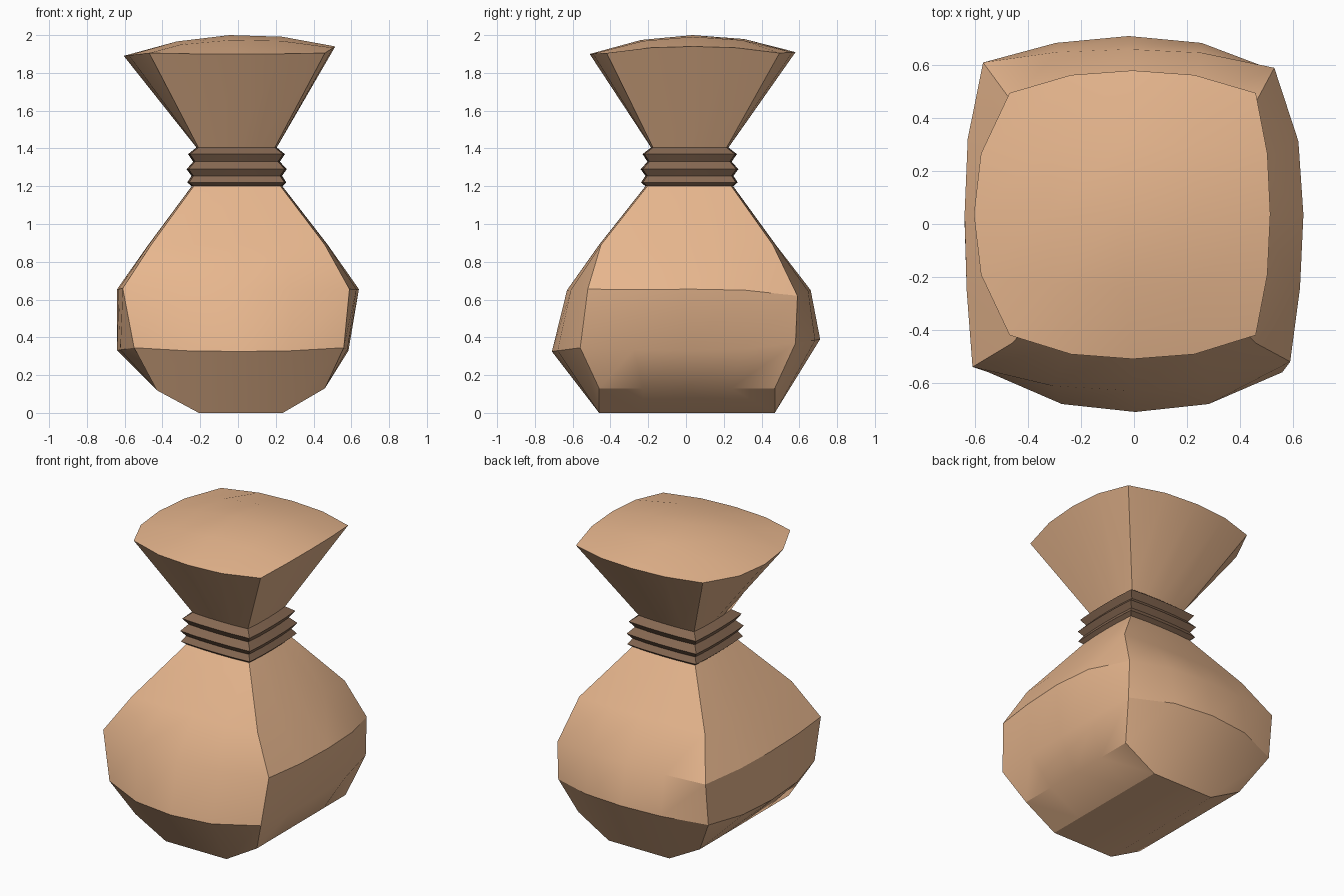
import bpy, bmesh, math

if "Cube" in bpy.data.objects:
    bpy.data.objects.remove(bpy.data.objects["Cube"])

def material(name, rgb):
    m = bpy.data.materials.new(name)
    m.diffuse_color = (*rgb, 1)
    m.use_nodes = True
    m.node_tree.nodes["Principled BSDF"].inputs["Base Color"].default_value = m.diffuse_color
    return m

def ring(mids, corners, z_mids, z_corners, k=0.2):
    """16 points round a bulging square; order is front, right, back, left.
    mids: y front, x right, y back, x left; corners: (x, y) FL, FR, BR, BL."""
    pts = []
    for s in range(4):
        a, b = corners[s], corners[(s + 1) % 4]
        za, zb = z_corners[s], z_corners[(s + 1) % 4]
        axis = 1 - s % 2
        for i in range(4):
            t = i / 4
            p = [a[0] + (b[0] - a[0]) * t, a[1] + (b[1] - a[1]) * t, za + (zb - za) * t]
            w = (0, 1 - k, 1, 1 - k)[i]
            p[axis] += (mids[s] - p[axis]) * w
            p[2] += (z_mids[s] - p[2]) * w
            pts.append(p)
    return pts

def square(l, r, f, b, z):
    q = 0.01
    c = [(l + q, f + q), (r - q, f + q), (r - q, b - q), (l + q, b - q)]
    return ring((f, r, b, l), c, [z] * 4, [z] * 4)

def patch(bm, loop, bump, flip):
    """Close a 16 vertex loop with a 4 x 4 grid blended from its border."""
    g = {}
    for i in range(4):
        g[i, 0], g[4, i], g[4 - i, 4], g[0, 4 - i] = (loop[i + 4 * s] for s in range(4))
    for i in range(1, 4):
        for j in range(1, 4):
            u, v = i / 4, j / 4
            co = (g[i, 0].co * (1 - v) + g[i, 4].co * v + g[0, j].co * (1 - u) + g[4, j].co * u
                  - g[0, 0].co * (1 - u) * (1 - v) - g[4, 0].co * u * (1 - v)
                  - g[0, 4].co * (1 - u) * v - g[4, 4].co * u * v)
            co.z += bump * 16 * u * (1 - u) * v * (1 - v)
            g[i, j] = bm.verts.new(co)
    for i in range(4):
        for j in range(4):
            f = [g[i, j], g[i + 1, j], g[i + 1, j + 1], g[i, j + 1]]
            bm.faces.new(f[::-1] if flip else f)

def loft(name, rings, mat, bottom=False, top=None):
    bm = bmesh.new()
    loops = [[bm.verts.new(p) for p in r] for r in rings]
    for a, b in zip(loops, loops[1:]):
        for i in range(16):
            j = (i + 1) % 16
            bm.faces.new((a[i], a[j], b[j], b[i]))
    if bottom:
        patch(bm, loops[0], 0, True)
    if top is not None:
        patch(bm, loops[-1], top, False)
    me = bpy.data.meshes.new(name)
    bm.to_mesh(me)
    bm.free()
    me.materials.append(mat)
    ob = bpy.data.objects.new(name, me)
    bpy.context.collection.objects.link(ob)
    bpy.ops.object.select_all(action='DESELECT')
    ob.select_set(True)
    bpy.context.view_layer.objects.active = ob
    bpy.ops.object.shade_smooth_by_angle(angle=math.radians(30))

cloth = material("cloth", (0.80, 0.47, 0.27))
cord = material("cord", (0.24, 0.14, 0.085))

neck_low = square(-0.245, 0.235, -0.215, 0.25, 1.2)
neck_high = square(-0.22, 0.205, -0.185, 0.225, 1.405)

# Bulging sack
loft("sack_body", [
    ring((-0.46, 0.46, 0.47, -0.43),
         [(-0.43, -0.46), (0.46, -0.46), (0.46, 0.47), (-0.43, 0.47)],
         (0, 0.13, 0, 0.12), (0.12, 0.13, 0.13, 0.12), k=0),
    ring((-0.71, 0.585, 0.71, -0.64),
         [(-0.55, -0.56), (0.56, -0.56), (0.53, 0.58), (-0.57, 0.58)],
         (0.325, 0.33, 0.39, 0.33), (0.345, 0.345, 0.37, 0.36)),
    ring((-0.63, 0.64, 0.66, -0.64),
         [(-0.61, -0.54), (0.59, -0.52), (0.53, 0.59), (-0.57, 0.61)],
         (0.65, 0.655, 0.65, 0.655), (0.66, 0.655, 0.62, 0.64)),
    ring((-0.46, 0.475, 0.475, -0.475),
         [(-0.46, -0.45), (0.46, -0.45), (0.46, 0.46), (-0.46, 0.46)],
         [0.89] * 4, [0.89] * 4),
    neck_low], cloth, bottom=True)

# Pleated tie
tie = [neck_low]
for z, d in ((1.22, 0.018), (1.255, 0), (1.29, 0.03), (1.33, 0), (1.37, 0.032)):
    t = (z - 1.2) / 0.205
    tie.append(square(-0.245 + 0.025 * t - d - 0.008, 0.235 - 0.03 * t + d + 0.006,
                      -0.215 + 0.03 * t - d - 0.008, 0.25 - 0.025 * t + d + 0.008, z))
loft("neck_tie", tie + [neck_high], cord)

# Flared, domed top
loft("sack_top", [
    neck_high,
    ring((-0.51, 0.515, 0.58, -0.605),
         [(-0.47, -0.42), (0.46, -0.42), (0.46, 0.495), (-0.47, 0.495)],
         (1.9, 1.94, 1.91, 1.89), (1.905, 1.905, 1.905, 1.905))],
    cloth, top=0.085)
